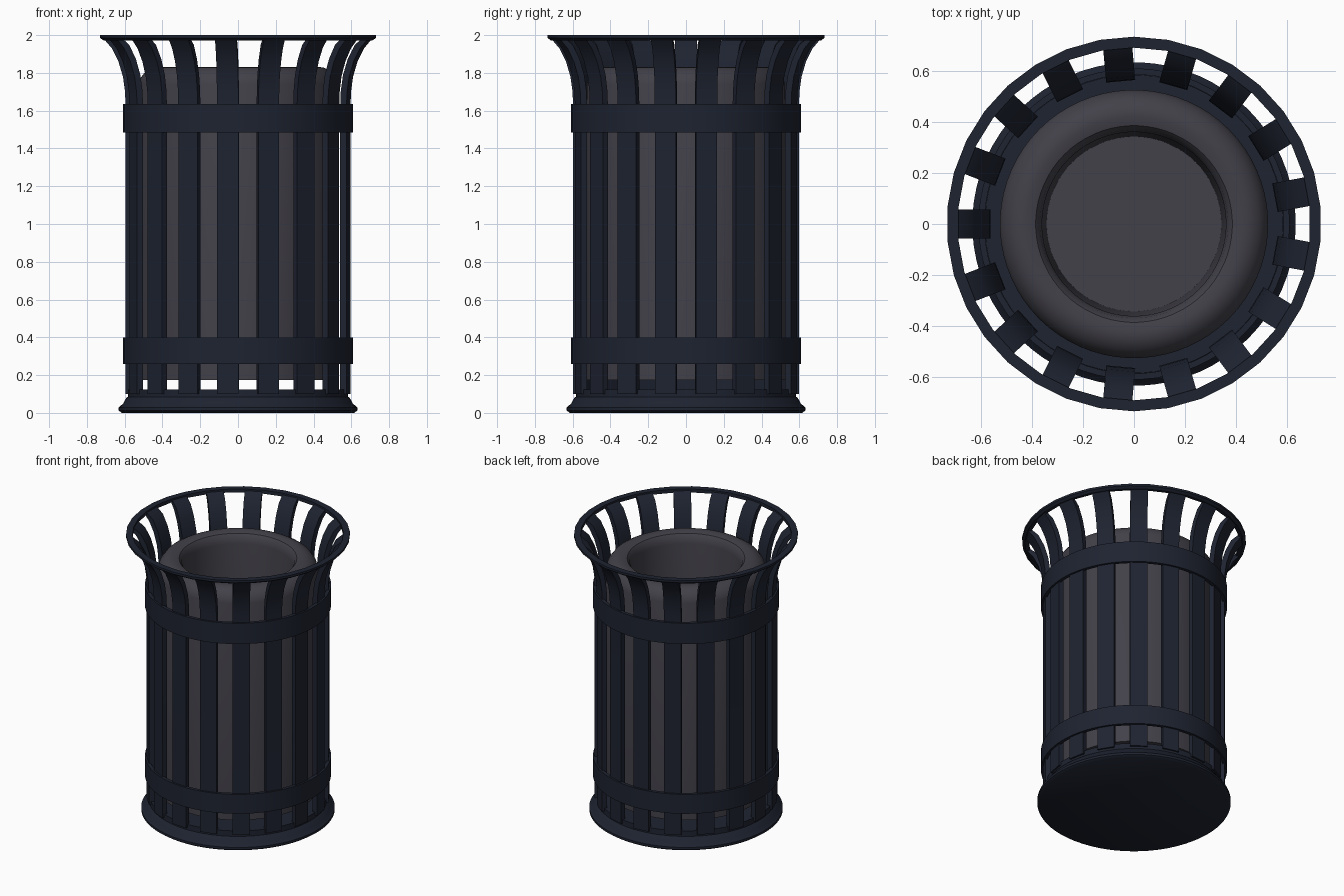
import bpy, bmesh, math
from mathutils import Vector, Matrix

if "Cube" in bpy.data.objects:
    bpy.data.objects.remove(bpy.data.objects["Cube"])

SLATS = 17


def material(name, color):
    m = bpy.data.materials.new(name)
    m.diffuse_color = (*color, 1)
    m.use_nodes = True
    m.node_tree.nodes["Principled BSDF"].inputs["Base Color"].default_value = m.diffuse_color
    return m


NAVY = material("navy_metal", (0.013, 0.017, 0.030))
GREY = material("dark_grey_liner", (0.055, 0.052, 0.066))


def finish(name, bm, mat, angle=35):
    bmesh.ops.recalc_face_normals(bm, faces=bm.faces)
    me = bpy.data.meshes.new(name)
    bm.to_mesh(me)
    bm.free()
    me.materials.append(mat)
    ob = bpy.data.objects.new(name, me)
    bpy.context.collection.objects.link(ob)
    bpy.ops.object.select_all(action='DESELECT')
    ob.select_set(True)
    bpy.context.view_layer.objects.active = ob
    bpy.ops.object.shade_smooth_by_angle(angle=math.radians(angle))
    return ob


def lathe(name, profile, mat, sides, closed=False):
    """Revolve (radius, z) points around z; open profiles get end caps."""
    bm = bmesh.new()
    rings = []
    for r, z in profile:
        angles = [(i + 0.5) * math.tau / sides for i in range(sides)]
        rings.append([bm.verts.new((r * math.cos(a), r * math.sin(a), z)) for a in angles])
    pairs = list(zip(rings, rings[1:]))
    if closed:
        pairs.append((rings[-1], rings[0]))
    else:
        bm.faces.new(rings[0])
        bm.faces.new(rings[-1])
    for a, b in pairs:
        for i in range(sides):
            j = (i + 1) % sides
            bm.faces.new((a[i], a[j], b[j], b[i]))
    return finish(name, bm, mat)


# Base plate with flared foot
lathe("base", [(0.615, 0), (0.633, 0.012), (0.633, 0.028), (0.608, 0.05), (0.592, 0.08),
               (0.584, 0.085), (0.584, 0.125)], NAVY, 68)

# Liner: outer wall, domed top, well with floor
lathe("liner", [(0.525, 0.175), (0.525, 1.74), (0.515, 1.775), (0.49, 1.808), (0.455, 1.828),
                (0.42, 1.832), (0.385, 1.822), (0.368, 1.80), (0.36, 1.76), (0.342, 0.22)],
      GREY, 68)

# Two hoops around the slats
for name, z0, z1 in (("lower_band", 0.26, 0.40), ("upper_band", 1.485, 1.635)):
    lathe(name, [(0.585, z0), (0.609, z0), (0.609, z1), (0.585, z1)], NAVY, 68, True)

# Top rim
lathe("top_rim", [(0.69, 1.975), (0.715, 1.972), (0.733, 1.985), (0.733, 2.0), (0.69, 2.0)],
      NAVY, SLATS * 2, True)

# Slats: straight bars that flare outward at the top
path = [Vector(p) for p in ((0.595, 0.10), (0.595, 1.62), (0.598, 1.70), (0.609, 1.78),
                            (0.633, 1.86), (0.668, 1.93), (0.715, 1.985))]
THICK, HALF = 0.034, 0.057
bm = bmesh.new()
for k in range(SLATS):
    rot = Matrix.Rotation(math.pi + k * math.tau / SLATS, 3, 'Z')
    loops = []
    for i, p in enumerate(path):
        t = (path[min(i + 1, len(path) - 1)] - path[max(i - 1, 0)]).normalized()
        q = p + Vector((-t.y, t.x)) * THICK
        q.y = min(q.y, 1.99)
        loops.append([bm.verts.new(rot @ Vector(c)) for c in (
            (p.x, -HALF, p.y), (p.x, HALF, p.y), (q.x, HALF, q.y), (q.x, -HALF, q.y))])
    for a, b in zip(loops, loops[1:]):
        for i in range(4):
            j = (i + 1) % 4
            bm.faces.new((a[i], a[j], b[j], b[i]))
    bm.faces.new(loops[0])
    bm.faces.new(loops[-1])
finish("slats", bm, NAVY)
